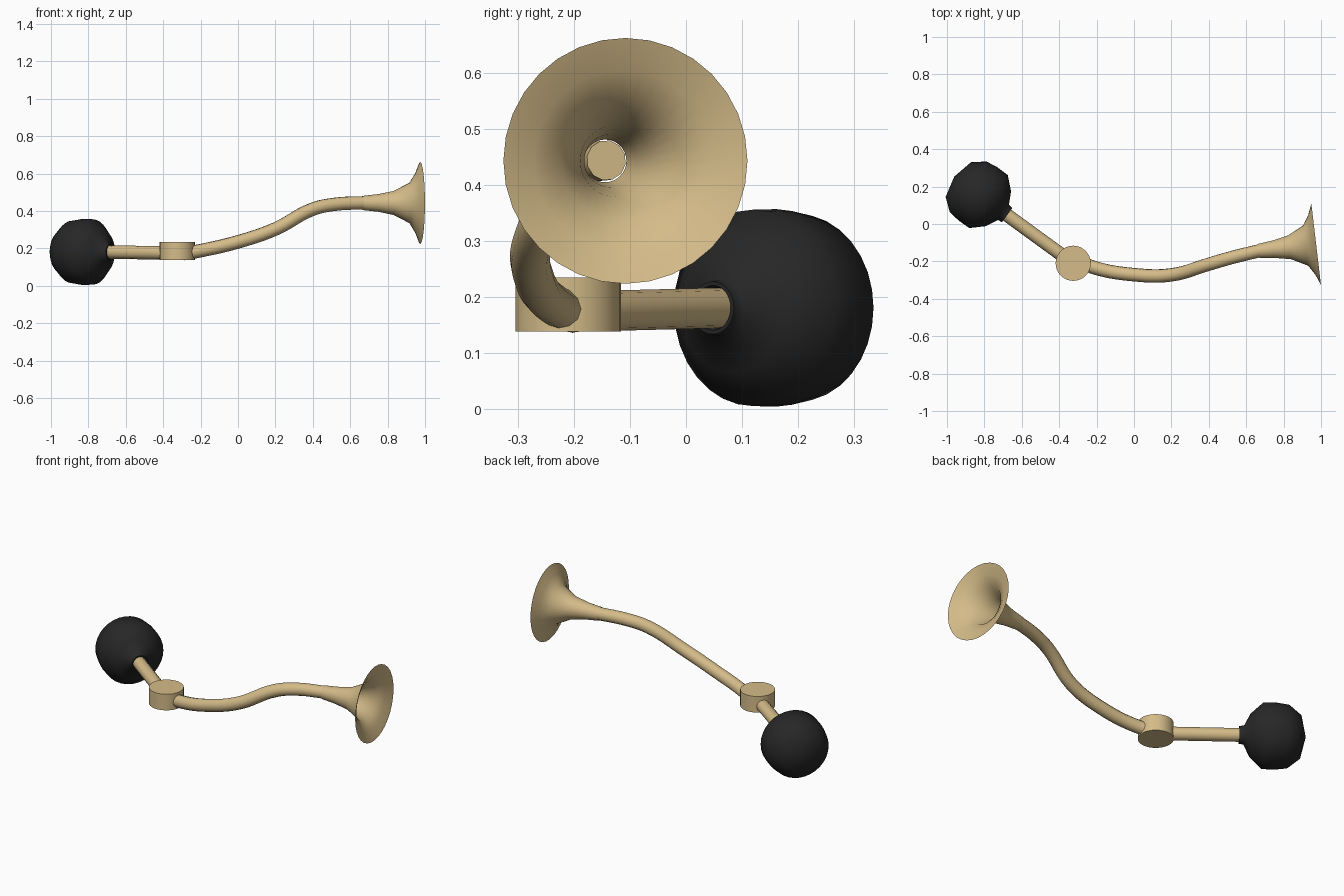
import bpy, bmesh, math
from mathutils import Vector

if "Cube" in bpy.data.objects:
    bpy.data.objects.remove(bpy.data.objects["Cube"])


def material(name, rgb):
    m = bpy.data.materials.new(name)
    m.diffuse_color = (*rgb, 1)
    m.use_nodes = True
    m.node_tree.nodes["Principled BSDF"].inputs["Base Color"].default_value = m.diffuse_color
    return m


BRASS = material("brass", (0.66, 0.50, 0.25))
RUBBER = material("black rubber", (0.02, 0.02, 0.02))


def smooth(ob, angle):
    bpy.ops.object.select_all(action='DESELECT')
    ob.select_set(True)
    bpy.context.view_layer.objects.active = ob
    bpy.ops.object.shade_smooth_by_angle(angle=math.radians(angle))


def lathe(name, profile, origin, axis, mat, angle=60, sides=32):
    """Spin (distance along axis, radius) pairs around an axis."""
    bm = bmesh.new()
    rings = []
    for d, r in profile:
        if r == 0:
            rings.append([bm.verts.new((0, 0, d))] * sides)
        else:
            rings.append([bm.verts.new((r * math.cos(2 * math.pi * i / sides),
                                        r * math.sin(2 * math.pi * i / sides), d))
                          for i in range(sides)])
    for a, b in zip(rings, rings[1:]):
        for i in range(sides):
            j = (i + 1) % sides
            bm.faces.new(list(dict.fromkeys((a[i], a[j], b[j], b[i]))))
    bmesh.ops.recalc_face_normals(bm, faces=bm.faces)
    me = bpy.data.meshes.new(name)
    bm.to_mesh(me)
    bm.free()
    me.materials.append(mat)
    ob = bpy.data.objects.new(name, me)
    bpy.context.collection.objects.link(ob)
    ob.location = origin
    ob.rotation_mode = 'QUATERNION'
    ob.rotation_quaternion = Vector(axis).to_track_quat('Z', 'Y')
    smooth(ob, angle)
    return ob


def tube(name, points, radius, mat):
    """Round capped pipe through a few points."""
    cu = bpy.data.curves.new(name, 'CURVE')
    cu.dimensions = '3D'
    cu.bevel_depth = radius
    cu.bevel_resolution = 4
    cu.resolution_u = 6
    cu.use_fill_caps = True
    sp = cu.splines.new('BEZIER')
    sp.bezier_points.add(len(points) - 1)
    for bp, p in zip(sp.bezier_points, points):
        bp.co = p
        bp.handle_left_type = bp.handle_right_type = 'AUTO'
    cu.materials.append(mat)
    ob = bpy.data.objects.new(name, cu)
    bpy.context.collection.objects.link(ob)
    bpy.ops.object.select_all(action='DESELECT')
    ob.select_set(True)
    bpy.context.view_layer.objects.active = ob
    bpy.ops.object.convert(target='MESH')
    smooth(bpy.context.object, 50)


HUB = (-0.325, -0.21)
OUT = Vector((-0.81, 0.59, 0)).normalized()

# round valve housing joining the two pipes
lathe("valve_housing", [(0, 0), (0, 0.094), (0.096, 0.094), (0.096, 0)],
      (*HUB, 0.139), (0, 0, 1), BRASS, 40)

# squeeze bulb with a short neck
lathe("squeeze_bulb",
      [(0.45, 0.036), (0.437, 0.04), (0.437, 0.047), (0.462, 0.05), (0.495, 0.115),
       (0.56, 0.175), (0.63, 0.176), (0.695, 0.167), (0.76, 0.115), (0.787, 0)],
      (*HUB, 0.181), OUT, RUBBER)

# straight pipe to the bulb
end = Vector((*HUB, 0.181)) + OUT * 0.46
tube("bulb_pipe", [(*HUB, 0.174), end], 0.036, BRASS)

# curved pipe to the horn
tube("horn_pipe",
     [(-0.29, -0.20, 0.172), (-0.22, -0.231, 0.184), (0.0, -0.271, 0.235),
      (0.2, -0.272, 0.304), (0.4, -0.215, 0.41), (0.52, -0.18, 0.436),
      (0.675, -0.142, 0.444)], 0.036, BRASS)

# flared open bell
lathe("horn_bell",
      [(0, 0.038), (0.08, 0.047), (0.165, 0.064), (0.252, 0.109),
       (0.285, 0.162), (0.308, 0.219)],
      (0.668, -0.144, 0.443), (0.993, 0.117, 0), BRASS)
